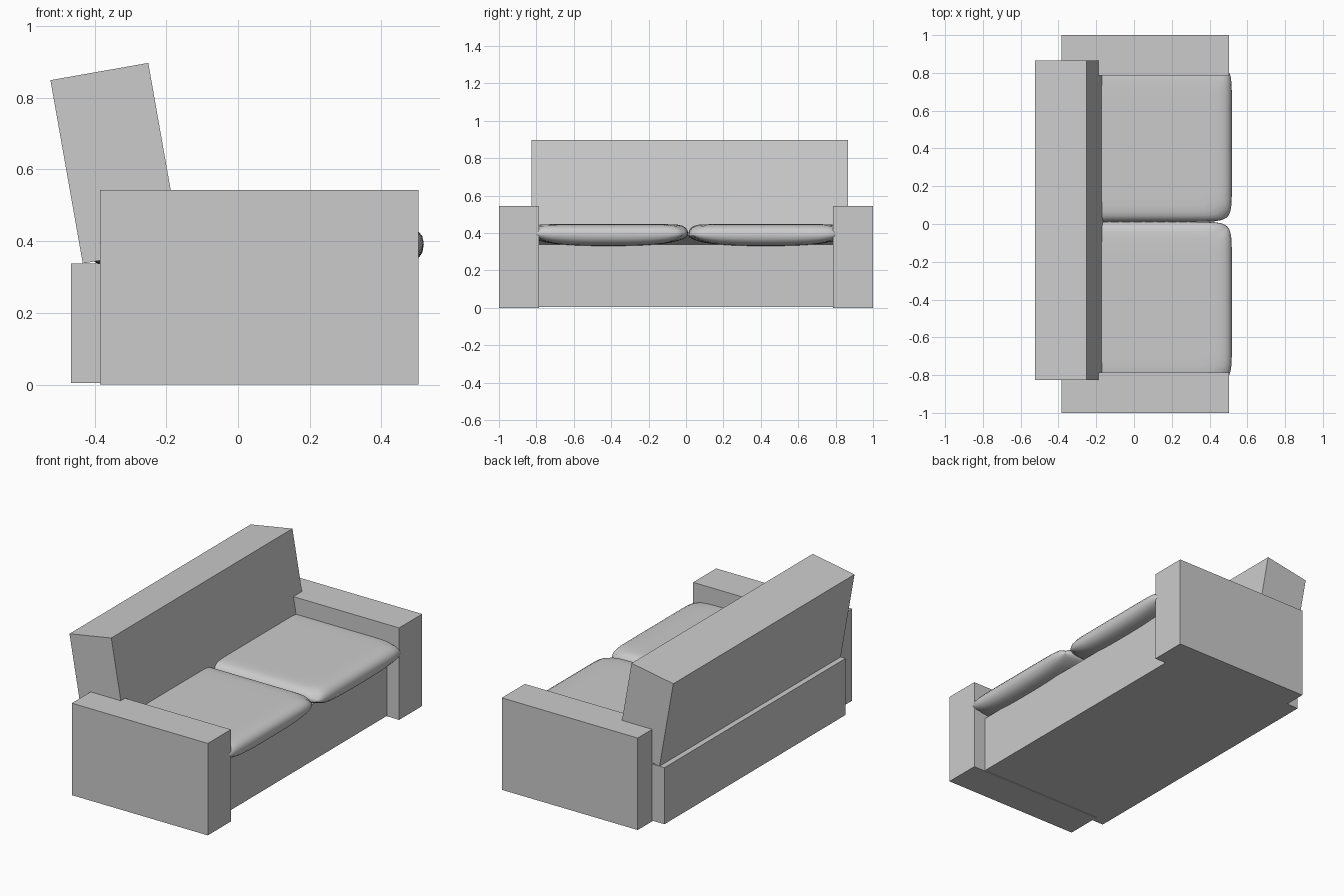
import bpy, bmesh, math
from mathutils import Matrix

if "Cube" in bpy.data.objects:
    bpy.data.objects.remove(bpy.data.objects["Cube"])


def finish(bm, name):
    bmesh.ops.recalc_face_normals(bm, faces=bm.faces)
    mesh = bpy.data.meshes.new(name)
    bm.to_mesh(mesh)
    bm.free()
    ob = bpy.data.objects.new(name, mesh)
    bpy.context.collection.objects.link(ob)
    return ob


def box(name, lo, hi):
    size = [b - a for a, b in zip(lo, hi)]
    bm = bmesh.new()
    bmesh.ops.create_cube(bm, size=1, matrix=Matrix.Diagonal((*size, 1)))
    ob = finish(bm, name)
    ob.location = [(a + b) / 2 for a, b in zip(lo, hi)]
    return ob


def cushion(name, x0, x1, y0, y1, seam, top, bottom, n=24):
    """Pillow made of a top and a bottom sheet joined along the seam."""
    bm = bmesh.new()
    for sign, depth, taper in ((1, top - seam, 16), (-1, seam - bottom, 2.8)):
        rows = []
        for i in range(n + 1):
            row = []
            for j in range(n + 1):
                # samples crowd towards the rounded rim
                u = math.sin(math.pi / 2 * (2 * i / n - 1))
                v = math.sin(math.pi / 2 * (2 * j / n - 1))
                h = depth * math.sqrt(max(0, 1 - abs(u) ** 16)) \
                    * math.sqrt(max(0, 1 - abs(v) ** taper))
                # round the corners of the outline
                r = (abs(u) ** 12 + abs(v) ** 12) ** (1 / 12)
                k = max(abs(u), abs(v)) / r if r > 1e-6 else 1
                row.append(bm.verts.new(((x0 + x1) / 2 + u * k * (x1 - x0) / 2,
                                         (y0 + y1) / 2 + v * k * (y1 - y0) / 2,
                                         seam + sign * h)))
            rows.append(row)
        for i in range(n):
            for j in range(n):
                bm.faces.new((rows[i][j], rows[i + 1][j],
                              rows[i + 1][j + 1], rows[i][j + 1]))
    bmesh.ops.remove_doubles(bm, verts=bm.verts, dist=1e-5)
    ob = finish(bm, name)
    for p in ob.data.polygons:
        p.use_smooth = True
    return ob


# Arms
box("arm_near", (-0.385, -1.0, 0), (0.503, -0.785, 0.543))
box("arm_far", (-0.385, 0.785, 0), (0.503, 1.0, 0.543))

# Base running between and into the arms
box("base", (-0.465, -0.825, 0.004), (0.425, 0.865, 0.338))

# Leaning backrest
back = box("backrest", (-0.48, -0.825, 0.358), (-0.203, 0.865, 0.877))
back.location = (-0.3415, 0.02, 0.6175)
back.rotation_euler.y = math.radians(-10)

# Seat cushions
cushion("seat_cushion_near", -0.43, 0.518, -0.84, 0.012, 0.395, 0.447, 0.33)
cushion("seat_cushion_far", -0.43, 0.518, 0.012, 0.84, 0.39, 0.447, 0.33)
